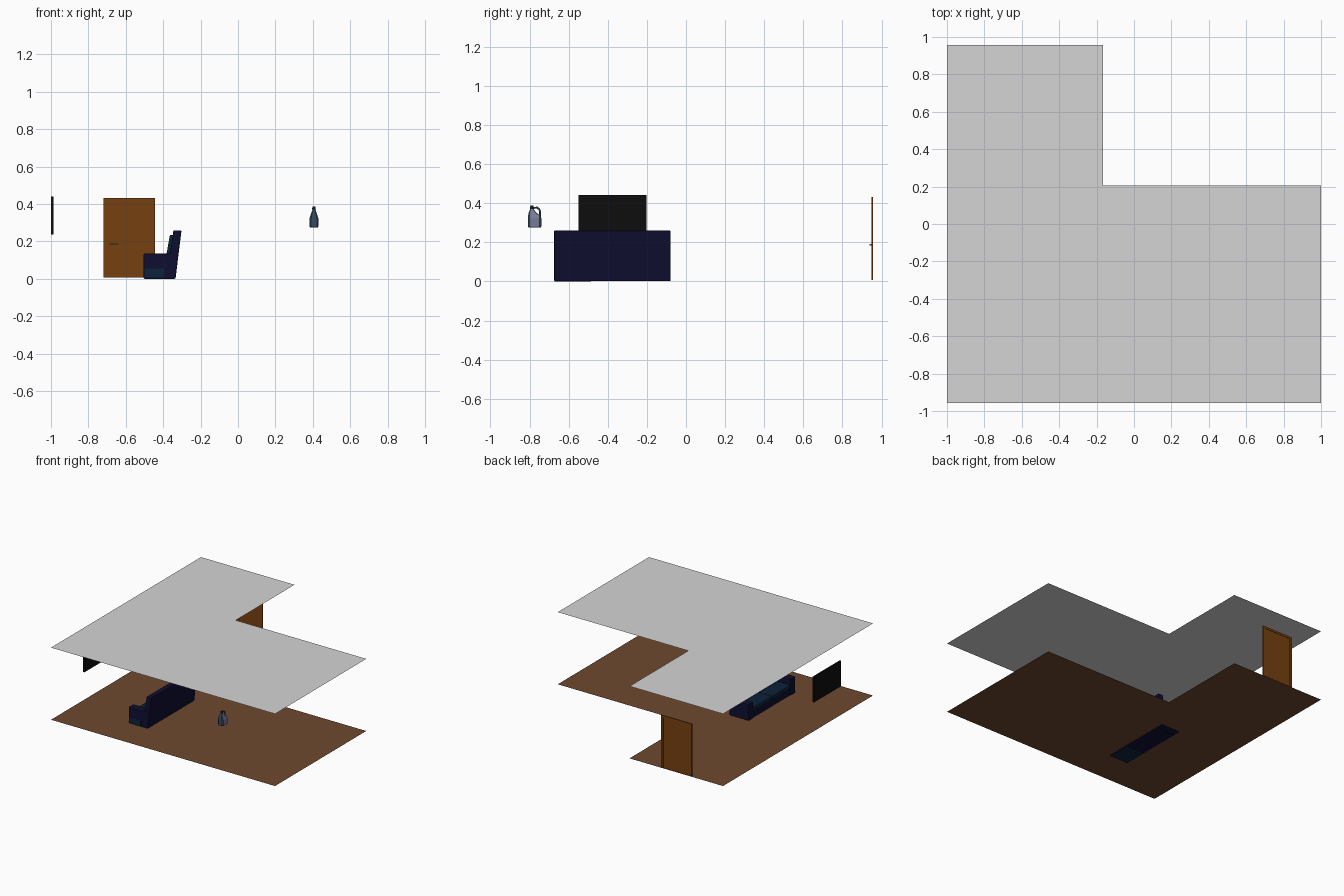
import bpy, bmesh, math
from mathutils import Matrix, Vector

if "Cube" in bpy.data.objects:
    bpy.data.objects.remove(bpy.data.objects["Cube"])


def mat(name, r, g, b):
    m = bpy.data.materials.new(name)
    m.diffuse_color = (r, g, b, 1)
    m.use_nodes = True
    m.node_tree.nodes["Principled BSDF"].inputs["Base Color"].default_value = m.diffuse_color
    return m


WHITE = mat("ceiling grey", 0.66, 0.66, 0.66)
BROWN = mat("floor brown", 0.155, 0.066, 0.028)
WOOD = mat("door wood", 0.18, 0.052, 0.005)
BLACK = mat("screen black", 0.004, 0.004, 0.004)
NAVY = mat("sofa navy", 0.0045, 0.0045, 0.032)
TEAL = mat("sofa dark teal", 0.004, 0.016, 0.044)
LILAC = mat("jug grey", 0.19, 0.20, 0.30)
SLATE = mat("jug slate", 0.04, 0.07, 0.12)
DARK = mat("cap dark", 0.01, 0.012, 0.018)
METAL = mat("handle metal", 0.2, 0.2, 0.25)


def finish(name, bm, *mats):
    bmesh.ops.recalc_face_normals(bm, faces=bm.faces)
    me = bpy.data.meshes.new(name)
    bm.to_mesh(me)
    bm.free()
    for m in mats:
        me.materials.append(m)
    ob = bpy.data.objects.new(name, me)
    bpy.context.collection.objects.link(ob)
    return ob


def box(name, lo, hi, m, bevel=0):
    lo, hi = Vector(lo), Vector(hi)
    bm = bmesh.new()
    bmesh.ops.create_cube(bm, size=1, matrix=Matrix.Translation((lo + hi) / 2)
                          @ Matrix.Diagonal((*(hi - lo), 1)))
    ob = finish(name, bm, m)
    if bevel:
        b = ob.modifiers.new("bevel", "BEVEL")
        b.width, b.segments = bevel, 2
    return ob


def prism_y(name, profile, y0, y1, m, bevel=0):
    """Extrude an (x, z) profile along y."""
    bm = bmesh.new()
    f = bm.faces.new([bm.verts.new((x, y0, z)) for x, z in profile])
    r = bmesh.ops.extrude_face_region(bm, geom=[f])
    bmesh.ops.translate(bm, vec=(0, y1 - y0, 0),
                        verts=[v for v in r["geom"] if isinstance(v, bmesh.types.BMVert)])
    ob = finish(name, bm, m)
    if bevel:
        b = ob.modifiers.new("bevel", "BEVEL")
        b.width, b.segments = bevel, 2
    return ob


# L-shaped floor and ceiling sheets
L_PLAN = [(-1, -0.956), (1, -0.956), (1, 0.207), (-0.165, 0.207), (-0.165, 0.956), (-1, 0.956)]
for name, z, m in (("floor", 0.006, BROWN), ("ceiling", 0.588, WHITE)):
    bm = bmesh.new()
    bm.faces.new([bm.verts.new((x, y, z)) for x, y in L_PLAN])
    finish(name, bm, m)

# Door: thin panel, slim frame, lever handle
box("door_panel", (-0.70, 0.949, 0.008), (-0.465, 0.953, 0.415), WOOD)
for name, x0, x1, z0, z1 in (("left", -0.72, -0.70, 0.008, 0.432),
                             ("right", -0.465, -0.445, 0.008, 0.432),
                             ("top", -0.70, -0.465, 0.415, 0.432)):
    box("door_frame_" + name, (x0, 0.948, z0), (x1, 0.956, z1), WOOD)
box("door_lever", (-0.69, 0.938, 0.183), (-0.64, 0.942, 0.190), METAL)
box("door_lever_stem", (-0.69, 0.942, 0.183), (-0.683, 0.949, 0.190), METAL)

# Wall screen
box("wall_screen", (-1, -0.551, 0.237), (-0.986, -0.203, 0.441), BLACK)

# Sofa facing -x: base, seat cushion, arms and leaning back
Y0, Y1 = -0.675, -0.078
ARM = 0.06
box("sofa_base", (-0.50, Y0 + ARM, 0.001), (-0.34, Y1 - ARM, 0.06), NAVY)
mid = (Y0 + Y1) / 2
for name, a, b in (("front", Y0 + ARM, mid), ("rear", mid, Y1 - ARM)):
    box("seat_cushion_" + name, (-0.503, a, 0.06), (-0.36, b, 0.09), TEAL, 0.006)
for name, a, b in (("front", Y0, Y0 + ARM), ("rear", Y1 - ARM, Y1)):
    prism_y("sofa_arm_" + name,
            [(-0.505, 0.001), (-0.335, 0.001), (-0.335, 0.136), (-0.505, 0.136)],
            a, b, NAVY, 0.006)
prism_y("sofa_back", [(-0.385, 0.001), (-0.334, 0.001), (-0.302, 0.26), (-0.345, 0.26)],
        Y0, Y1, NAVY, 0.006)
prism_y("back_cushion", [(-0.39, 0.09), (-0.36, 0.09), (-0.345, 0.235), (-0.364, 0.235)],
        Y0 + ARM, Y1 - ARM, TEAL)
# Teal patches on the arm side and underside
box("arm_patch", (-0.50, Y0 - 0.001, 0.007), (-0.395, Y0, 0.055), TEAL)
box("underside_patch", (-0.50, Y0 + 0.002, 0), (-0.34, Y0 + 0.19, 0.001), TEAL)

# Jug: stacked rectangular rings, narrowing to an offset neck
JX = 0.406
RINGS = [(0.276, 0.021, -0.805, -0.743), (0.281, 0.024, -0.808, -0.740),
         (0.322, 0.024, -0.808, -0.740), (0.338, 0.019, -0.807, -0.744),
         (0.350, 0.015, -0.805, -0.765), (0.372, 0.007, -0.796, -0.780)]
bm = bmesh.new()
loops = []
for z, w, a, b in RINGS:
    c = min(w, (b - a) / 2) * 0.35
    pts = [(-w, a + c), (-w + c, a), (w - c, a), (w, a + c),
           (w, b - c), (w - c, b), (-w + c, b), (-w, b - c)]
    loops.append([bm.verts.new((JX + x, y, z)) for x, y in pts])
for lo, hi in zip(loops, loops[1:]):
    for i in range(8):
        j = (i + 1) % 8
        bm.faces.new((lo[i], lo[j], hi[j], hi[i]))
bm.faces.new(loops[0])
bm.faces.new(loops[-1])
bm.normal_update()
for f in bm.faces:  # narrow ends are slate, broad sides grey
    f.material_index = 1 if abs(f.normal.y) > 0.6 else 0
finish("jug_body", bm, LILAC, SLATE)

bm = bmesh.new()
bmesh.ops.create_cone(bm, cap_ends=True, segments=12, radius1=0.010, radius2=0.008, depth=0.018,
                      matrix=Matrix.Translation((JX, -0.788, 0.379)))
finish("jug_cap", bm, DARK)

# Jug handle: swept arc from neck to rear shoulder
cu = bpy.data.curves.new("jug_handle", "CURVE")
cu.dimensions = "3D"
cu.bevel_depth, cu.bevel_resolution = 0.005, 2
sp = cu.splines.new("POLY")
path = [(-0.786, 0.366), (-0.776, 0.377), (-0.762, 0.377), (-0.751, 0.370),
        (-0.746, 0.357), (-0.747, 0.335)]
sp.points.add(len(path) - 1)
for p, (y, z) in zip(sp.points, path):
    p.co = (JX, y, z, 1)
cu.use_fill_caps = True
cu.materials.append(SLATE)
bpy.context.collection.objects.link(bpy.data.objects.new("jug_handle", cu))
